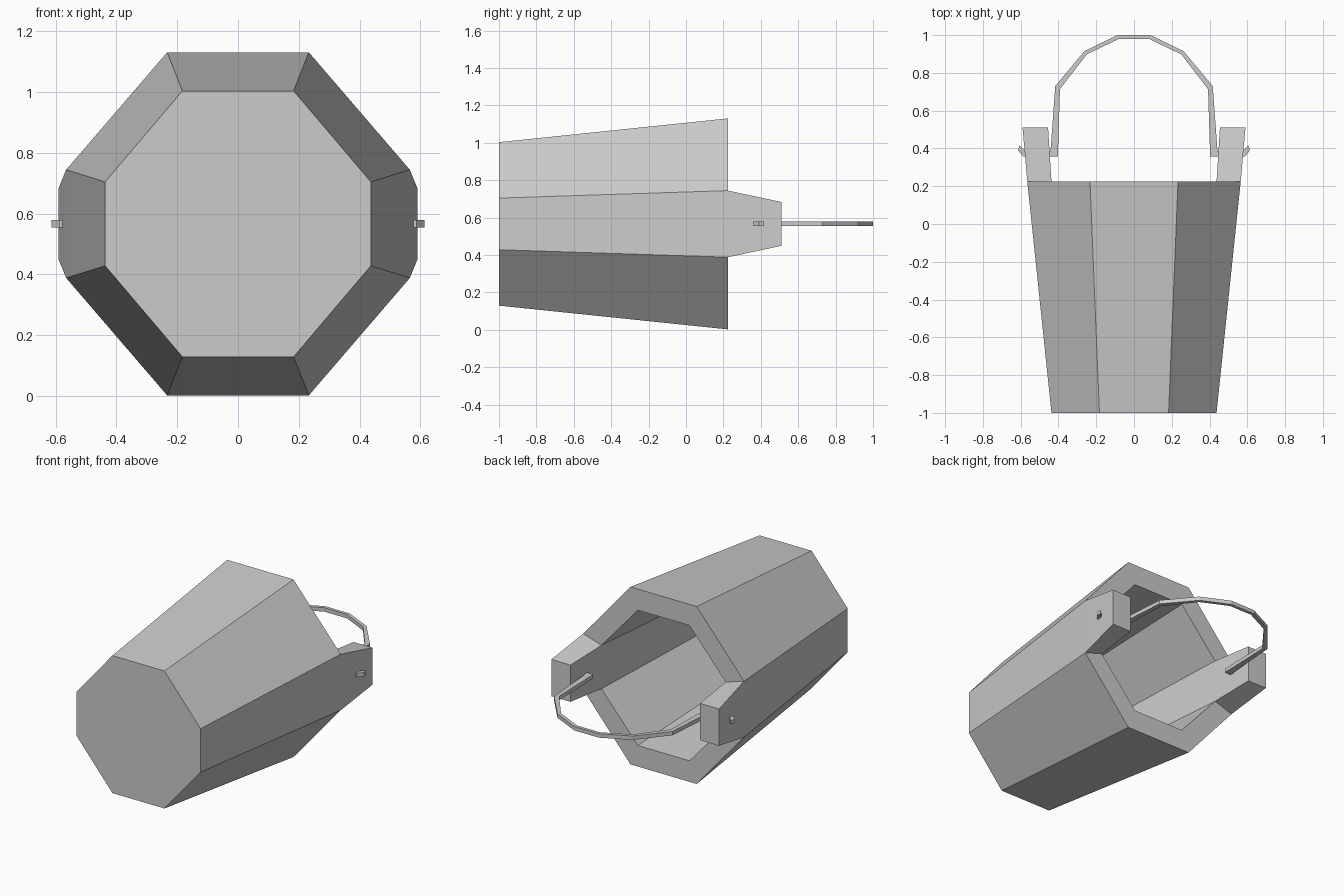
import bpy, bmesh

if "Cube" in bpy.data.objects:
    bpy.data.objects.remove(bpy.data.objects["Cube"])

CZ = 0.566  # height of the bucket axis, which runs along y


def octagon(bm, y, a, b, h, c):
    """Ring of 8 verts: flat top/bottom (half width a, height h), flat sides (x = b, half height c)."""
    pts = [(b, -c), (b, c), (a, h), (-a, h), (-b, c), (-b, -c), (-a, -h), (a, -h)]
    return [bm.verts.new((x, y, CZ + z)) for x, z in pts]


def finish(bm, name):
    bmesh.ops.recalc_face_normals(bm, faces=bm.faces[:])
    me = bpy.data.meshes.new(name)
    bm.to_mesh(me)
    bm.free()
    ob = bpy.data.objects.new(name, me)
    bpy.context.collection.objects.link(ob)
    return ob


# Bucket: tapered octagonal shell with thick walls and two raised ears
bm = bmesh.new()
base = octagon(bm, -1.0, 0.183, 0.437, 0.437, 0.138)
rim_out = octagon(bm, 0.225, 0.233, 0.565, 0.564, 0.178)
rim_in = octagon(bm, 0.225, 0.181, 0.437, 0.43, 0.138)
floor = octagon(bm, -0.88, 0.15, 0.365, 0.36, 0.115)
bm.faces.new(base)
bm.faces.new(floor)
for i in range(8):
    j = (i + 1) % 8
    bm.faces.new((base[i], base[j], rim_out[j], rim_out[i]))
    bm.faces.new((rim_in[i], rim_in[j], floor[j], floor[i]))
    ring = [rim_out[i], rim_out[j], rim_in[j], rim_in[i]]
    if i in (0, 4):  # side panels rise into ears
        s = 1 if i == 0 else -1
        tip = [bm.verts.new((s * x, 0.51, CZ + s * z)) for x, z in
               ((0.59, -0.117), (0.59, 0.117), (0.455, 0.117), (0.455, -0.117))]
        for k in range(4):
            m = (k + 1) % 4
            bm.faces.new((ring[k], ring[m], tip[m], tip[k]))
        bm.faces.new(tip)
    else:
        bm.faces.new(ring)
finish(bm, "bucket")

# Handle: flat bent bar, (outer, inner) outline pairs from the middle to the hooked end
outer = [(0, 1.0), (0.087, 1.0), (0.263, 0.915), (0.417, 0.73), (0.442, 0.385), (0.575, 0.385), (0.606, 0.416)]
inner = [(0, 0.98), (0.08, 0.98), (0.25, 0.898), (0.392, 0.714), (0.403, 0.357), (0.587, 0.357), (0.614, 0.39)]
bm = bmesh.new()
T = 0.0125
rings = []
for (ox, oy), (ix, iy) in zip(outer, inner):
    rings.append([bm.verts.new((x, y, CZ + z)) for x, y, z in
                  ((ox, oy, -T), (ox, oy, T), (ix, iy, T), (ix, iy, -T))])
for r, q in zip(rings, rings[1:]):
    for k in range(4):
        m = (k + 1) % 4
        bm.faces.new((r[k], r[m], q[m], q[k]))
bm.faces.new(rings[-1])
# Mirror the half handle and weld the middle
copy = bmesh.ops.duplicate(bm, geom=bm.verts[:] + bm.edges[:] + bm.faces[:])["geom"]
for v in copy:
    if isinstance(v, bmesh.types.BMVert):
        v.co.x *= -1
bmesh.ops.remove_doubles(bm, verts=bm.verts[:], dist=0.0001)
finish(bm, "handle")
